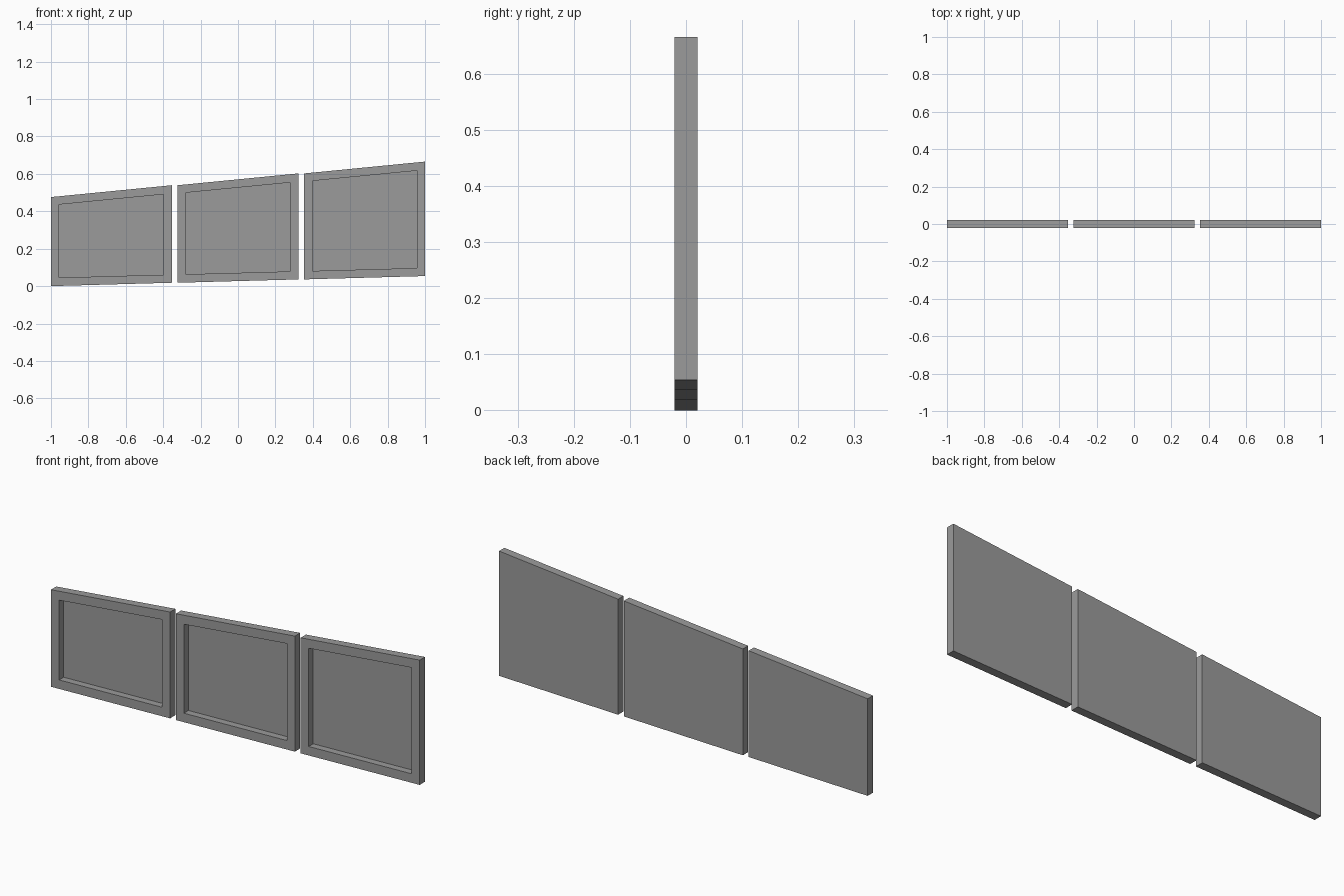
import bpy, bmesh

if "Cube" in bpy.data.objects:
    bpy.data.objects.remove(bpy.data.objects["Cube"])

WIDTH, HALF_DEPTH = 0.646, 0.0205
RIM, RECESS = 0.044, 0.035
BOTTOM_RISE, TOP_RISE, END_HEIGHT = 0.0179, 0.0632, 0.476

grey = bpy.data.materials.new("dark_grey")
grey.diffuse_color = (0.33, 0.33, 0.33, 1)
grey.use_nodes = True
grey.node_tree.nodes["Principled BSDF"].inputs["Base Color"].default_value = grey.diffuse_color


def make_panel(name, index):
    cx = (index - 1) * (1 - WIDTH / 2)
    x0, x1 = cx - WIDTH / 2, cx + WIDTH / 2
    bm = bmesh.new()
    # Sloped outline on the front plane, each panel starting at the height where the last one ended
    outline = [
        (x0, BOTTOM_RISE * index),
        (x1, BOTTOM_RISE * (index + 1)),
        (x1, END_HEIGHT + TOP_RISE * (index + 1)),
        (x0, END_HEIGHT + TOP_RISE * index),
    ]
    front = [bm.verts.new((x, -HALF_DEPTH, z)) for x, z in outline]
    back = [bm.verts.new((x, HALF_DEPTH, z)) for x, z in outline]
    face = bm.faces.new(front)
    bm.faces.new(back[::-1])
    for i in range(4):
        j = (i + 1) % 4
        bm.faces.new((front[j], front[i], back[i], back[j]))
    bm.normal_update()
    # Even rim around a sunken tray
    bmesh.ops.inset_region(bm, faces=[face], thickness=RIM, use_even_offset=True)
    bmesh.ops.inset_region(bm, faces=[face], thickness=0, depth=0)
    bmesh.ops.translate(bm, verts=face.verts[:], vec=(0, RECESS, 0))
    bm.normal_update()
    mesh = bpy.data.meshes.new(name)
    bm.to_mesh(mesh)
    bm.free()
    mesh.materials.append(grey)
    obj = bpy.data.objects.new(name, mesh)
    bpy.context.collection.objects.link(obj)


# Three panels with narrow gaps between them
for index, name in enumerate(("left_panel", "middle_panel", "right_panel")):
    make_panel(name, index)
